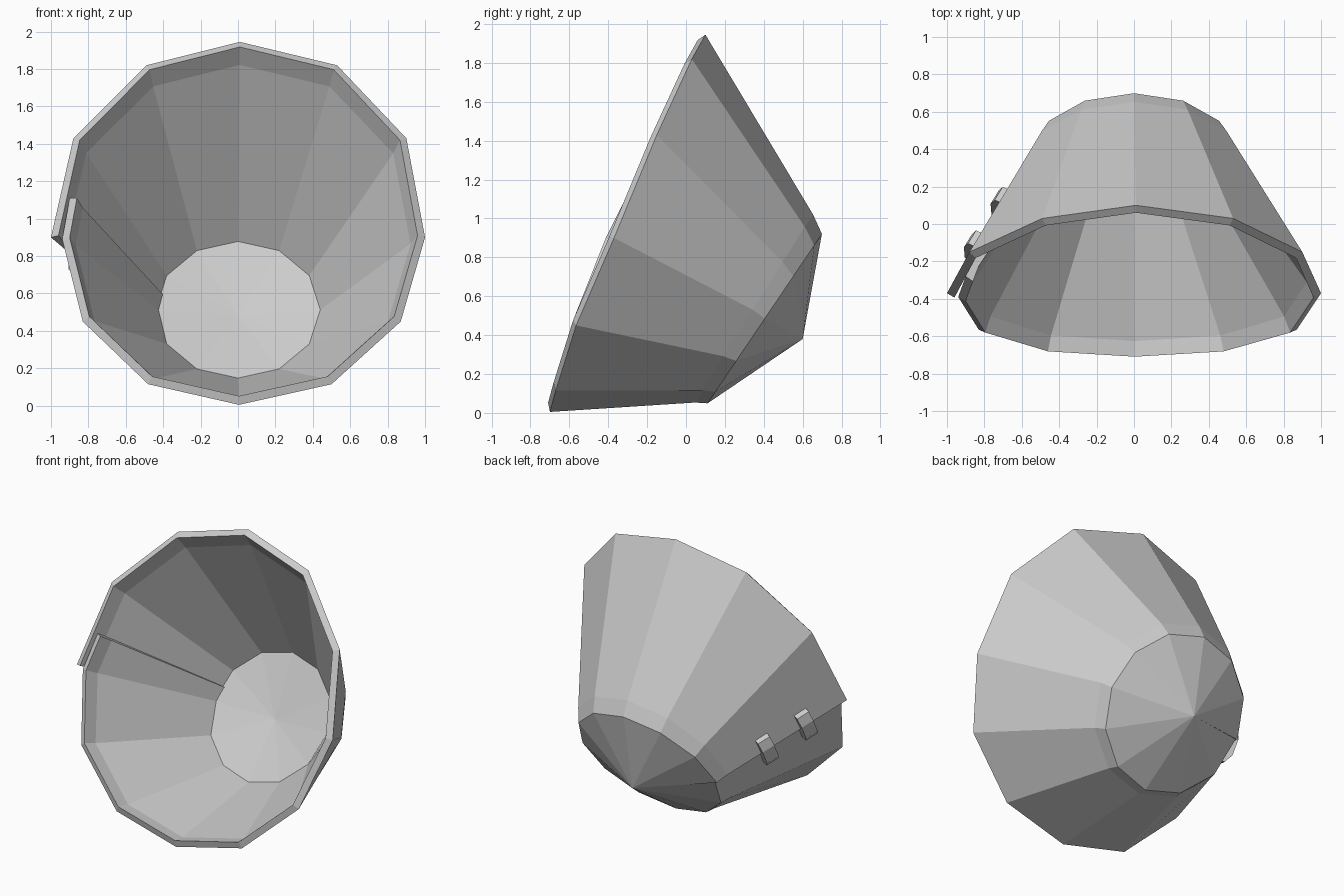
import bpy, bmesh
from math import radians, cos, sin
from mathutils import Vector as V

if "Cube" in bpy.data.objects:
    bpy.data.objects.remove(bpy.data.objects["Cube"], do_unlink=True)

grey = bpy.data.materials.new("plain grey")
grey.use_nodes = True
grey.diffuse_color = (0.6, 0.6, 0.6, 1)
grey.node_tree.nodes["Principled BSDF"].inputs["Base Color"].default_value = (0.6, 0.6, 0.6, 1)


def add_object(name, bm):
    bmesh.ops.recalc_face_normals(bm, faces=bm.faces)
    mesh = bpy.data.meshes.new(name)
    bm.to_mesh(mesh)
    bm.free()
    mesh.materials.append(grey)
    obj = bpy.data.objects.new(name, mesh)
    bpy.context.collection.objects.link(obj)
    return obj


# Wide rim: half outline from bottom to top, in (x, y, z)
half = [(0, -.70, .005), (.49, -.67, .115), (.85, -.565, .45), (1, -.37, .9),
        (.89, -.15, 1.43), (.51, .03, 1.82), (0, .1, 1.945)]
skew = [0.005, .01, .02, 0, .01, .02, .01]
left = [V((-x + s, y, z)) for (x, y, z), s in zip(half, skew)]
right = [V((x + s, y, z)) for (x, y, z), s in zip(half, skew)]
rim_mid = V((0, -.37, .9))
rim_front = V((0, -.93, .38))
# The sheet starts at the left side, runs over the top and tucks under its own start
rim = left[3:] + right[5:0:-1] + left[:3] + [V((-.94, -.39, .89)), V((-.9, -.28, 1.11))]

# Narrow ring at the back, on a steeper plane
ring_mid = V((0, .405, .485))
ring_up = V((0, .56, .83))
ring_front = V((0, -.83, .56))
spots = [(180 - 30 * k, .525) for k in range(12)] + [(180, .51), (166, .5)]


def ring_point(angle, radius):
    a = radians(angle)
    return ring_mid + V((radius * cos(a), 0, 0)) + ring_up * radius * sin(a)


ring = [ring_point(a, r) for a, r in spots]
ring_in = [ring_point(a, r - .085) + ring_front * .05 for a, r in spots]
rim_in = [p + (rim_mid - p).normalized() * .04 + rim_front * .025 for p in rim]
neck = [p.lerp(q, .91) + V((0, .008, .008)) for p, q in zip(rim, ring)]
band = [p.lerp(q, .11) - (rim_mid - p).normalized() * .02 for p, q in zip(rim_in, ring_in)]

# Rolled cone shell with thickness, closed by a shallow pointed cap
bm = bmesh.new()


def make_layers(rows, apex):
    layers = [[bm.verts.new(p) for p in row] for row in rows]
    tip = bm.verts.new(apex)
    for a, b in zip(layers, layers[1:]):
        for k in range(len(a) - 1):
            bm.faces.new((a[k], a[k + 1], b[k + 1], b[k]))
    last = layers[-1]
    for k in range(len(last) - 1):
        bm.faces.new((last[k], last[k + 1], tip))
    return layers, tip


outer, tip_out = make_layers([rim, neck, ring], (0, .6, .38))
inner, tip_in = make_layers([rim_in, band, ring_in], (0, .41, .48))
for k in range(len(rim) - 1):
    bm.faces.new((outer[0][k], outer[0][k + 1], inner[0][k + 1], inner[0][k]))
for end in (0, -1):
    o = [row[end] for row in outer] + [tip_out]
    i = [row[end] for row in inner] + [tip_in]
    for k in range(3):
        bm.faces.new((o[k], o[k + 1], i[k + 1], i[k]))
add_object("cone_shell", bm)

# Two bent clips holding the overlapping seam
along = (ring[0] - rim[0]).normalized()
out = V((-1, 0, 0))
out = (out - along * out.dot(along)).normalized()
across = along.cross(out)
if across.z < 0:
    across = -across
profile = [(-.12, -.05), (-.115, .0), (-.06, .035), (.05, .04), (.115, .015), (.12, -.05)]


def add_clip(name, t):
    base = rim[0].lerp(ring[0], t)
    clip = bmesh.new()
    sides = [[clip.verts.new(base + across * u + out * n + along * w) for u, n in profile]
             for w in (-.045, .045)]
    for side in sides:
        clip.faces.new(side)
    for k in range(len(profile)):
        j = (k + 1) % len(profile)
        clip.faces.new((sides[0][k], sides[0][j], sides[1][j], sides[1][k]))
    add_object(name, clip)


add_clip("front_clip", .31)
add_clip("back_clip", .61)
